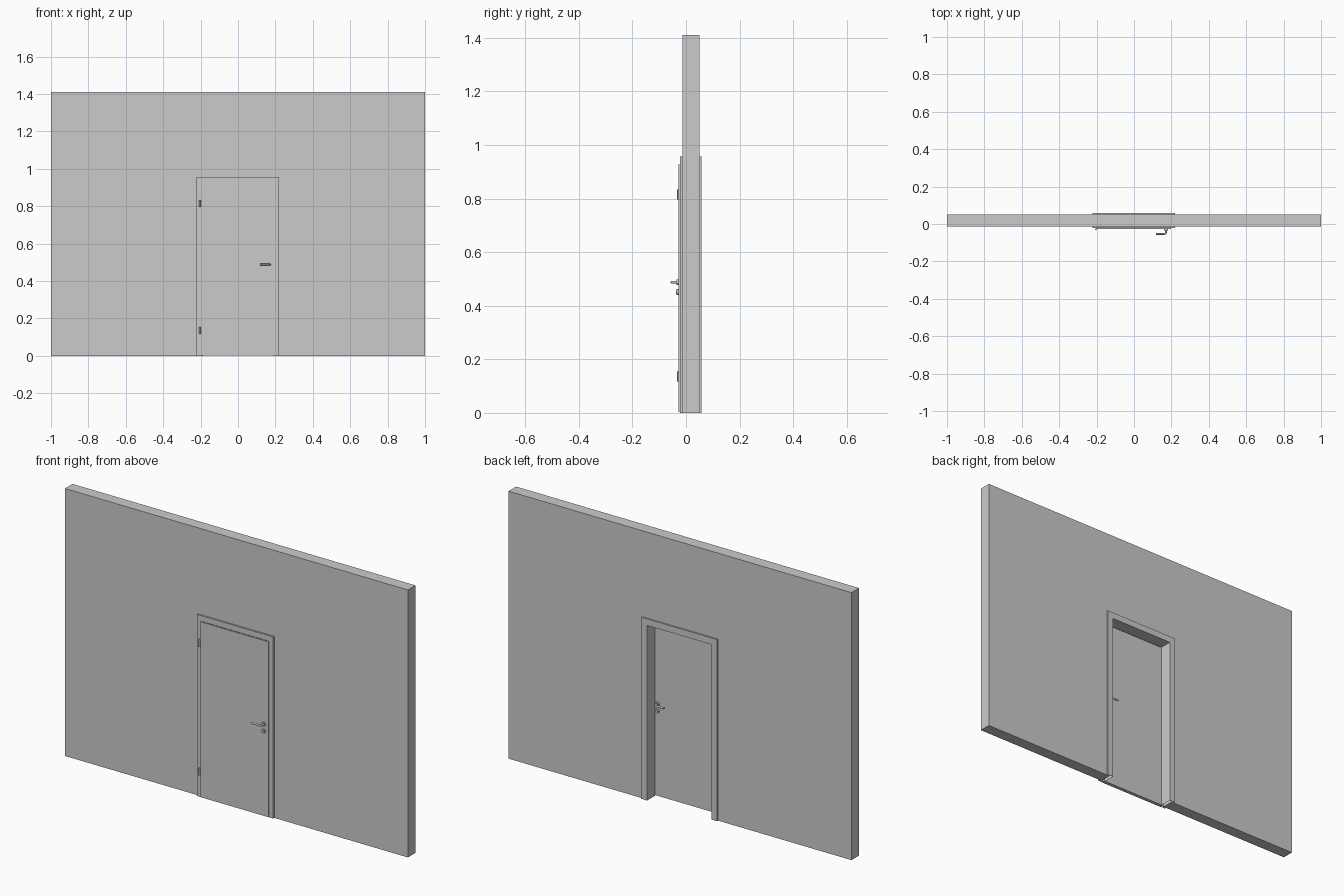
import bpy, bmesh, math
from mathutils import Matrix

if "Cube" in bpy.data.objects:
    bpy.data.objects.remove(bpy.data.objects["Cube"])

grey = bpy.data.materials.new("light grey")
grey.diffuse_color = (0.6, 0.6, 0.6, 1)
grey.use_nodes = True
grey.node_tree.nodes["Principled BSDF"].inputs["Base Color"].default_value = grey.diffuse_color

CX = -0.001                           # centre of the door opening
LEAF_FRONT, LEAF_BACK = -0.028, -0.009


def mesh_object(name, verts, faces):
    me = bpy.data.meshes.new(name)
    me.from_pydata(verts, [], faces)
    me.materials.append(grey)
    ob = bpy.data.objects.new(name, me)
    bpy.context.collection.objects.link(ob)
    return ob


def box(name, x0, x1, y0, y1, z0, z1):
    v = [(x, y, z) for z in (z0, z1) for x, y in ((x0, y0), (x1, y0), (x1, y1), (x0, y1))]
    f = [(3, 2, 1, 0), (4, 5, 6, 7)] + [(i, (i + 1) % 4, (i + 1) % 4 + 4, i + 4) for i in range(4)]
    return mesh_object(name, v, f)


def smooth(ob):
    bpy.ops.object.select_all(action='DESELECT')
    ob.select_set(True)
    bpy.context.view_layer.objects.active = ob
    bpy.ops.object.shade_smooth_by_angle(angle=math.radians(35))


def cylinder(name, loc, r, depth, along_y=False):
    bm = bmesh.new()
    mat = Matrix.Translation(loc)
    if along_y:
        mat = mat @ Matrix.Rotation(math.pi / 2, 4, 'X')
    bmesh.ops.create_cone(bm, cap_ends=True, segments=24, radius1=r, radius2=r, depth=depth, matrix=mat)
    ob = mesh_object(name, [], [])
    bm.to_mesh(ob.data)
    bm.free()
    smooth(ob)


# Wall: an outline with the doorway notched out, given depth
hole, hole_top = 0.205, 0.94
outline = [(-1, 0), (CX - hole, 0), (CX - hole, hole_top), (CX + hole, hole_top),
           (CX + hole, 0), (1, 0), (1, 1.41), (-1, 1.41)]
n = len(outline)
wall_verts = [(x, y, z) for y in (-0.013, 0.05) for x, z in outline]
wall_faces = [tuple(range(n)), tuple(range(2 * n - 1, n - 1, -1))]
wall_faces += [((i + 1) % n, i, i + n, (i + 1) % n + n) for i in range(n)]
mesh_object("wall", wall_verts, wall_faces)

# Door frame: folded sheet profile (half width, y) swept up, over and down
T = 0.2215
profile = [(T, -0.013), (T, -0.022), (0.192, -0.022), (0.192, LEAF_BACK),
           (0.187, LEAF_BACK), (0.187, 0.058), (T, 0.058), (T, 0.05)]
m = len(profile)
frame_verts = []
for side, top in ((-1, 0), (-1, 1), (1, 1), (1, 0)):
    frame_verts += [(CX + side * w, y, top * (w + 0.7355)) for w, y in profile]
frame_faces = [(k * m + j, k * m + j + 1, (k + 1) * m + j + 1, (k + 1) * m + j)
               for k in range(3) for j in range(m - 1)]
mesh_object("door_frame", frame_verts, frame_faces)

# Door leaf: overlapping front panel and the rebated body behind it
box("door_leaf_front", -0.2, 0.197, LEAF_FRONT, -0.0222, 0.003, 0.927)
box("door_leaf_body", CX - 0.1905, CX + 0.1905, -0.0222, LEAF_BACK, 0.003, 0.922)

# Hinges
for name, z in (("lower", 0.1365), ("upper", 0.8155)):
    cylinder(name + "_hinge", (-0.2035, -0.0285, z), 0.0045, 0.037)

# Handles, rosettes and lock covers on both sides
path = [(0.171, 0), (0.171, 0.016), (0.1695, 0.021), (0.166, 0.024), (0.161, 0.025), (0.118, 0.025)]
for side, y0, s in (("front", LEAF_FRONT, -1), ("back", LEAF_BACK, 1)):
    cylinder(side + "_handle_rosette", (0.171, y0 + s * 0.003, 0.488), 0.0105, 0.008, True)
    cylinder(side + "_lock_rosette", (0.171, y0 + s * 0.003, 0.451), 0.0105, 0.008, True)
    cylinder(side + "_lock_core", (0.171, y0 + s * 0.004, 0.451), 0.005, 0.01, True)
    cu = bpy.data.curves.new(side + "_handle", 'CURVE')
    cu.dimensions = '3D'
    cu.bevel_depth = 0.005
    cu.bevel_resolution = 4
    cu.use_fill_caps = True
    cu.materials.append(grey)
    sp = cu.splines.new('POLY')
    sp.points.add(len(path) - 1)
    for p, (x, d) in zip(sp.points, path):
        p.co = (x, y0 + s * d, 0.488, 1)
    ob = bpy.data.objects.new(side + "_handle", cu)
    bpy.context.collection.objects.link(ob)
    bpy.ops.object.select_all(action='DESELECT')
    ob.select_set(True)
    bpy.context.view_layer.objects.active = ob
    bpy.ops.object.convert(target='MESH')
    smooth(bpy.context.view_layer.objects.active)
